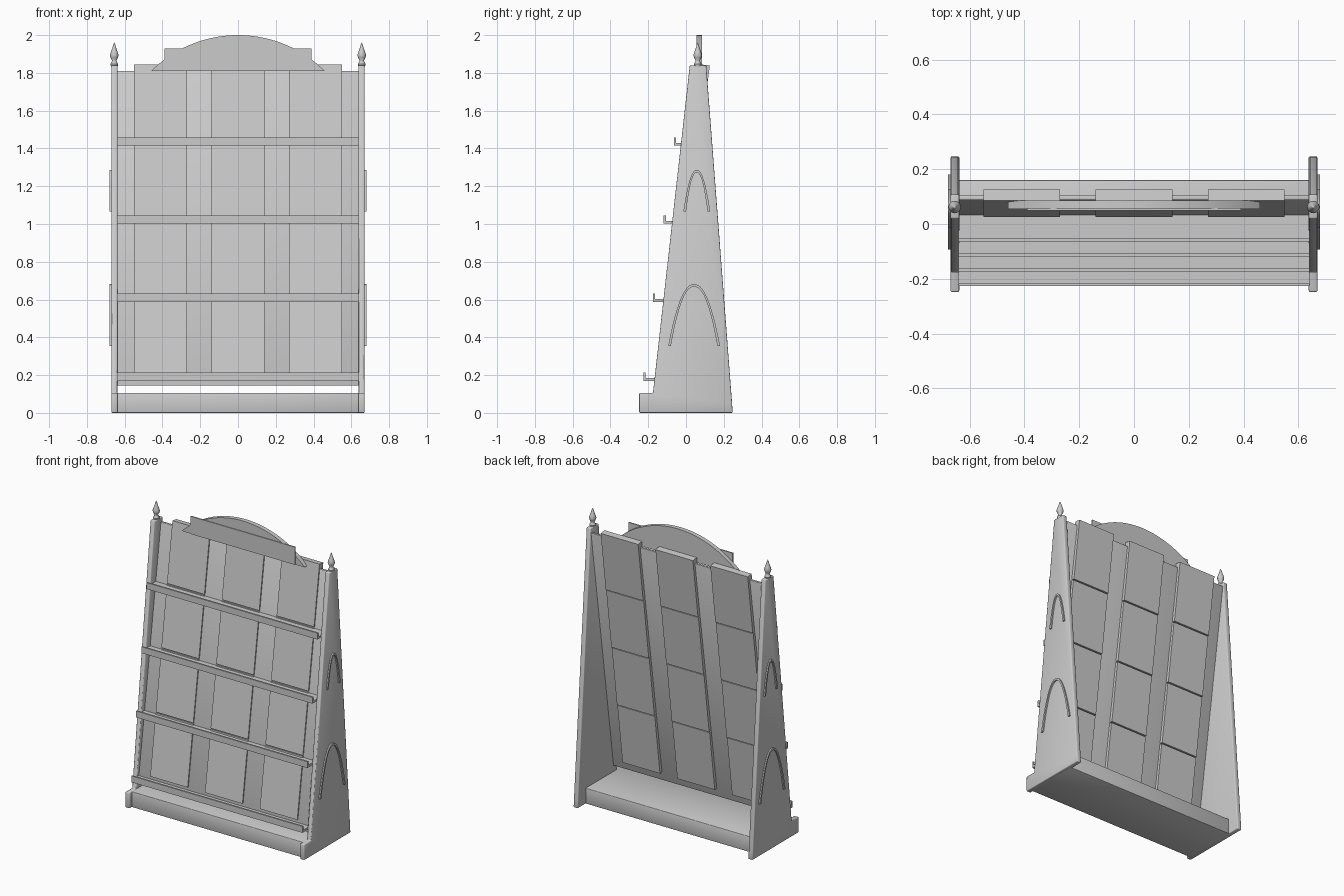
import bpy, bmesh, math

if "Cube" in bpy.data.objects:
    bpy.data.objects.remove(bpy.data.objects["Cube"])

grey = bpy.data.materials.new("light_grey")
grey.diffuse_color = (0.6, 0.6, 0.6, 1)
grey.use_nodes = True
grey.node_tree.nodes["Principled BSDF"].inputs["Base Color"].default_value = grey.diffuse_color


def finish(name, bm, smooth=False):
    bmesh.ops.recalc_face_normals(bm, faces=bm.faces)
    me = bpy.data.meshes.new(name)
    bm.to_mesh(me)
    bm.free()
    me.materials.append(grey)
    ob = bpy.data.objects.new(name, me)
    bpy.context.collection.objects.link(ob)
    if smooth:
        bpy.ops.object.select_all(action='DESELECT')
        ob.select_set(True)
        bpy.context.view_layer.objects.active = ob
        bpy.ops.object.shade_smooth_by_angle(angle=math.radians(35))
    return ob


def soften(ob, width):
    """Rounded edges with smooth shading."""
    for p in ob.data.polygons:
        p.use_smooth = True
    bev = ob.modifiers.new("edge", 'BEVEL')
    bev.width, bev.segments = width, 2


def extrude(name, profile, a, b, axis='X', smooth=False):
    """Extrude a (y, z) profile along X, or an (x, z) profile along Y."""
    bm = bmesh.new()
    place = (lambda p, d: (d, p[0], p[1])) if axis == 'X' else (lambda p, d: (p[0], d, p[1]))
    va = [bm.verts.new(place(p, a)) for p in profile]
    vb = [bm.verts.new(place(p, b)) for p in profile]
    bm.faces.new(va)
    bm.faces.new(vb[::-1])
    n = len(profile)
    for i in range(n):
        j = (i + 1) % n
        bm.faces.new((va[i], vb[i], vb[j], va[j]))
    return finish(name, bm, smooth)


SLOPE = 0.145


def lean(z, off=0.0):
    """y of the back panel's front face at height z."""
    return 0.088 + SLOPE * (z - 1.81) + off


def slab(z0, z1, f, b, drop=0.0, ledge=0.0):
    """Leaning slab profile between offsets f and b from the panel front."""
    return [(lean(z0, f), z0), (lean(z1, f), z1),
            (lean(z1 - drop, b), z1 - drop), (lean(z0 - drop, b + ledge), z0 - drop)]


# Base plinth
soften(extrude("base", [(-0.222, 0), (0.16, 0), (0.16, 0.105), (-0.222, 0.105)], -0.645, 0.645), 0.003)

# Thin leaning back panel
soften(extrude("back_panel", slab(0.145, 1.81, 0, 0.016), -0.645, 0.645), 0.002)

# Boxes set through the panel, three columns by four rows
rows = [0.205, 0.618, 1.03, 1.442, 1.85]
for col, cx in enumerate((-0.41, 0, 0.41)):
    for r in range(4):
        extrude(f"box_{col + 1}_{r + 1}", slab(rows[r], rows[r + 1] - 0.006, -0.008, 0.034, 0.005, 0.004),
                cx - 0.14, cx + 0.14)

# Shelves with an upturned lip
for i, (z, y) in enumerate(((0.17, -0.226), (0.588, -0.174), (1.002, -0.118), (1.415, -0.064))):
    back = lean(z, 0.008)
    extrude(f"shelf_{i + 1}", [(y, z), (back, z), (back, z + 0.015), (y + 0.011, z + 0.015),
                               (y + 0.011, z + 0.043), (y, z + 0.043)], -0.64, 0.64)

# Arched header with a flat sign board in front
R, top = 0.652, 2.0
arc = []
for i in range(33):
    a = math.asin(0.46 / R) * (i / 16 - 1)
    arc.append((R * math.sin(a), top - R + R * math.cos(a)))
extrude("header_arch", arc, 0.055, 0.085, 'Y', True)
extrude("header_board", [(-0.39, 1.81), (0.39, 1.81), (0.39, 1.93), (-0.39, 1.93)], 0.05, 0.058, 'Y')


def arch_band(cy, half, z0, height, width=0.014, n=24):
    """Closed outline of an arched band."""
    def curve(h, ht):
        return [(cy + h * t, z0 + ht * (1 - abs(t) ** 2.2))
                for t in (2 * i / n - 1 for i in range(n + 1))]
    return curve(half, height) + curve(half - width, height - width)[::-1]


side = [(-0.248, 0), (0.247, 0), (0.244, 0.05), (0.107, 1.84),
        (0.02, 1.84), (-0.175, 0.105), (-0.248, 0.105)]
# Finial outline as radius and height
finial = [(0.018, 1.835), (0.02, 1.848), (0.013, 1.86), (0.012, 1.866), (0.02, 1.882),
          (0.023, 1.893), (0.018, 1.91), (0.010, 1.932), (0.005, 1.95)]
for s, label in ((-1, "left"), (1, "right")):
    # Tapered side panel with a front foot
    soften(extrude("side_panel_" + label, side, s * 0.638, s * 0.67), 0.005)
    # Raised arches on the outer face
    extrude("lower_arch_" + label, arch_band(0.043, 0.137, 0.355, 0.327), s * 0.665, s * 0.679)
    extrude("upper_arch_" + label, arch_band(0.057, 0.071, 1.065, 0.222), s * 0.665, s * 0.679)
    # Turned finial
    bm = bmesh.new()
    N = 12
    rings = [[bm.verts.new((s * 0.655 + r * math.cos(2 * math.pi * k / N),
                            0.062 + r * math.sin(2 * math.pi * k / N), z)) for k in range(N)]
             for r, z in finial]
    tip = bm.verts.new((s * 0.655, 0.062, 1.96))
    bm.faces.new(rings[0][::-1])
    for k in range(N):
        m = (k + 1) % N
        for lo, hi in zip(rings, rings[1:]):
            bm.faces.new((lo[k], lo[m], hi[m], hi[k]))
        bm.faces.new((rings[-1][k], rings[-1][m], tip))
    finish("finial_" + label, bm, True)
